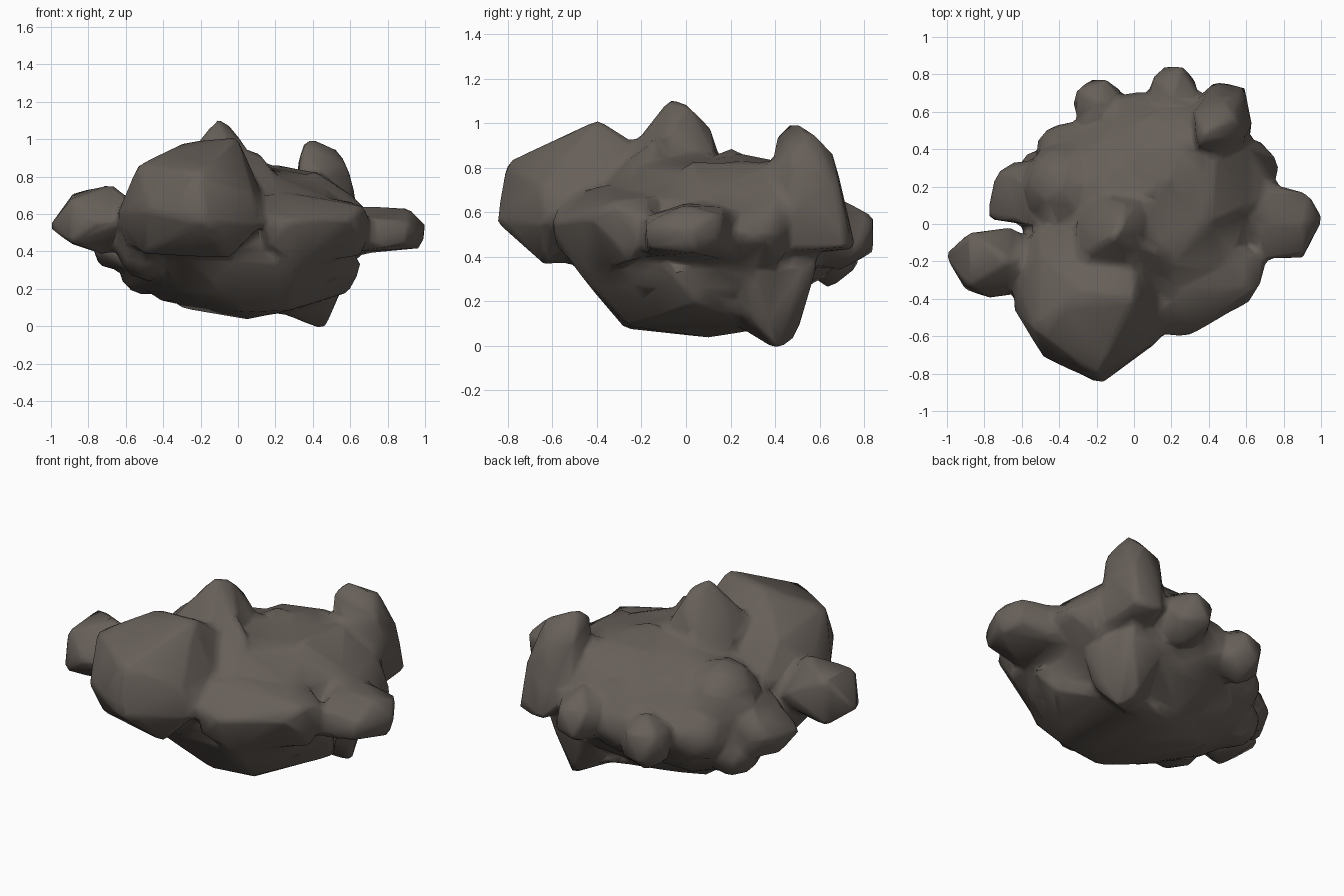
import bpy, bmesh, math
from mathutils import Vector

stone = bpy.data.materials.new("dark_stone")
stone.diffuse_color = (0.135, 0.115, 0.10, 1)

bm = bmesh.new()


def lump(c, r, sub=2):
    """Faceted ellipsoid boulder: centre and radii."""
    vs = bmesh.ops.create_icosphere(bm, subdivisions=sub, radius=1.05)["verts"]
    for v in vs:
        v.co = Vector([c[i] + v.co[i] * r[i] for i in range(3)])


def hull(points, grow=1.02):
    """Angular boulder: convex hull of a few corner points, grown a little."""
    h = bmesh.new()
    mid = sum((Vector(p) for p in points), Vector()) / len(points)
    for p in points:
        h.verts.new(mid + (Vector(p) - mid) * grow)
    bmesh.ops.convex_hull(h, input=h.verts[:])
    loose = [v for v in h.verts if not v.link_faces]
    bmesh.ops.delete(h, geom=loose, context='VERTS')
    bmesh.ops.recalc_face_normals(h, faces=h.faces[:])
    me = bpy.data.meshes.new("tmp")
    h.to_mesh(me)
    h.free()
    bm.from_mesh(me)
    bpy.data.meshes.remove(me)


# main body and rounded bulges
for c, r in [
    ((0.08, 0.06, 0.46), (0.57, 0.56, 0.39)),     # core
    ((0.20, 0.25, 0.55), (0.42, 0.40, 0.30)),     # flat upper back
    ((-0.20, 0.10, 0.38), (0.40, 0.42, 0.27)),    # lower left body
    ((-0.38, 0.20, 0.54), (0.21, 0.23, 0.25)),    # left shoulder
    ((-0.49, 0.24, 0.30), (0.14, 0.16, 0.13)),    # low left bulge
    ((-0.34, 0.40, 0.42), (0.18, 0.14, 0.15)),    # back left bulge
    ((0.02, 0.52, 0.46), (0.22, 0.18, 0.18)),     # back wall
    ((-0.48, -0.22, 0.45), (0.17, 0.22, 0.20)),   # under the boulder
]:
    lump(c, r)
lump((-0.19, 0.64, 0.43), (0.15, 0.15, 0.17), 1)  # back knobs
lump((0.21, 0.67, 0.50), (0.15, 0.20, 0.17), 1)

# underside
hull([(0.05, 0.10, 0.04), (0.02, -0.27, 0.08), (0.28, -0.25, 0.09), (0.60, 0.05, 0.19),
      (0.66, -0.05, 0.34), (-0.30, 0.25, 0.10), (-0.30, -0.20, 0.17), (0.30, -0.48, 0.33),
      (-0.30, -0.50, 0.38), (0.30, 0.40, 0.09), (0.0, 0.0, 0.5), (-0.50, -0.30, 0.37),
      (-0.42, 0.0, 0.20)])
# left and right bulges
hull([(-0.79, 0.03, 0.42), (-0.74, 0.27, 0.45), (-0.65, 0.33, 0.42), (-0.74, 0.18, 0.32),
      (-0.60, 0.30, 0.30), (-0.56, 0.00, 0.60), (-0.50, 0.34, 0.54), (-0.55, 0.0, 0.30),
      (-0.66, 0.28, 0.54)])
hull([(0.77, 0.20, 0.52), (0.77, 0.35, 0.50), (0.68, 0.44, 0.50), (0.60, 0.45, 0.66),
      (0.62, 0.10, 0.69), (0.42, 0.42, 0.83), (0.40, 0.0, 0.83), (0.60, 0.42, 0.36),
      (0.62, 0.0, 0.35), (0.70, 0.10, 0.60)])
# big front boulder
hull([(-0.18, -0.85, 0.56), (-0.20, -0.80, 0.82), (-0.64, -0.45, 0.60),
      (-0.53, -0.56, 0.86), (-0.01, -0.40, 1.01), (-0.28, -0.36, 0.98),
      (0.16, -0.40, 0.62), (0.13, -0.62, 0.55), (-0.05, -0.64, 0.37),
      (-0.48, -0.71, 0.62), (-0.50, -0.55, 0.39), (-0.62, -0.25, 0.62), (-0.60, -0.40, 0.45),
      (-0.50, -0.16, 0.80), (0.02, -0.15, 0.85), (-0.1, -0.2, 0.4), (0.07, -0.65, 0.72),
      (-0.52, 0.0, 0.60), (-0.25, 0.05, 0.70)])
# left knob
hull([(-1.01, -0.17, 0.53), (-0.90, -0.35, 0.45), (-0.88, -0.05, 0.71),
      (-0.89, -0.33, 0.68), (-0.76, -0.40, 0.56), (-0.67, -0.20, 0.76),
      (-0.60, -0.36, 0.55), (-0.65, -0.02, 0.58), (-0.88, -0.06, 0.44),
      (-0.70, -0.2, 0.38), (-0.5, -0.1, 0.50), (-0.5, -0.3, 0.60)])
# right knob
hull([(1.01, 0.03, 0.53), (0.93, 0.16, 0.59), (0.91, 0.0, 0.63), (0.90, -0.18, 0.55),
      (0.98, 0.03, 0.42), (0.90, -0.17, 0.44), (0.92, 0.15, 0.46), (0.68, -0.18, 0.58),
      (0.55, 0.25, 0.62), (0.60, -0.18, 0.40), (0.55, 0.25, 0.38), (0.65, 0, 0.64)])
# front right ridge
hull([(0.14, -0.58, 0.61), (0.30, -0.60, 0.56), (0.16, -0.58, 0.44), (0.61, -0.42, 0.57),
      (0.67, -0.33, 0.64), (0.71, -0.18, 0.56), (0.18, -0.40, 0.72), (0.58, -0.15, 0.67),
      (0.28, -0.46, 0.31), (0.66, -0.25, 0.38), (0.1, -0.2, 0.5), (0.3, 0, 0.5)])
# top peak
hull([(-0.11, -0.07, 1.11), (-0.06, 0.01, 1.09), (-0.28, -0.18, 0.90), (-0.31, -0.02, 0.82),
      (-0.18, 0.15, 0.85), (0.04, 0.12, 0.86), (0.05, -0.08, 0.95), (-0.02, -0.22, 0.92),
      (-0.04, 0.11, 0.98), (-0.3, 0.1, 0.6), (0.1, 0.15, 0.6), (0, -0.25, 0.6)])
# small wedge and hump beside the peak
hull([(0.04, -0.10, 0.96), (0.12, -0.14, 0.93), (0.26, -0.22, 0.73), (0.22, -0.38, 0.68),
      (0.05, -0.35, 0.75), (0.0, -0.1, 0.6), (0.25, -0.1, 0.6)])
lump((0.12, 0.20, 0.78), (0.12, 0.12, 0.11), 1)
# back right horn
hull([(0.37, 0.48, 1.01), (0.53, 0.57, 0.95), (0.34, 0.40, 0.93), (0.32, 0.60, 0.86),
      (0.43, 0.70, 0.70), (0.58, 0.69, 0.70), (0.63, 0.52, 0.68), (0.50, 0.40, 0.80),
      (0.59, 0.47, 0.85), (0.43, 0.76, 0.44), (0.59, 0.74, 0.45), (0.60, 0.42, 0.42),
      (0.34, 0.4, 0.40), (0.48, 0.66, 0.86), (0.31, 0.62, 0.55)])
# bottom foot
hull([(0.46, 0.41, -0.02), (0.40, 0.49, 0.03), (0.27, 0.32, 0.06), (0.53, 0.27, 0.15),
      (0.61, 0.30, 0.33), (0.50, 0.59, 0.38), (0.25, 0.58, 0.36), (0.15, 0.2, 0.1),
      (0.3, 0.2, 0.5)])

me = bpy.data.meshes.new("lumpy_rock")
bm.to_mesh(me)
bm.free()
me.materials.append(stone)
rock = bpy.data.objects.new("lumpy_rock", me)
bpy.context.collection.objects.link(rock)

# fuse the boulders, soften the seams, reduce to a low-poly skin
m = rock.modifiers.new("fuse", 'REMESH')
m.mode = 'VOXEL'
m.voxel_size = 0.022
m = rock.modifiers.new("soften", 'SMOOTH')
m.factor = 0.5
m.iterations = 7
m = rock.modifiers.new("reduce", 'DECIMATE')
m.ratio = 0.05

bpy.context.view_layer.objects.active = rock
rock.select_set(True)
for name in ("fuse", "soften", "reduce"):
    bpy.ops.object.modifier_apply(modifier=name)
bpy.ops.object.shade_smooth_by_angle(angle=math.radians(75))
